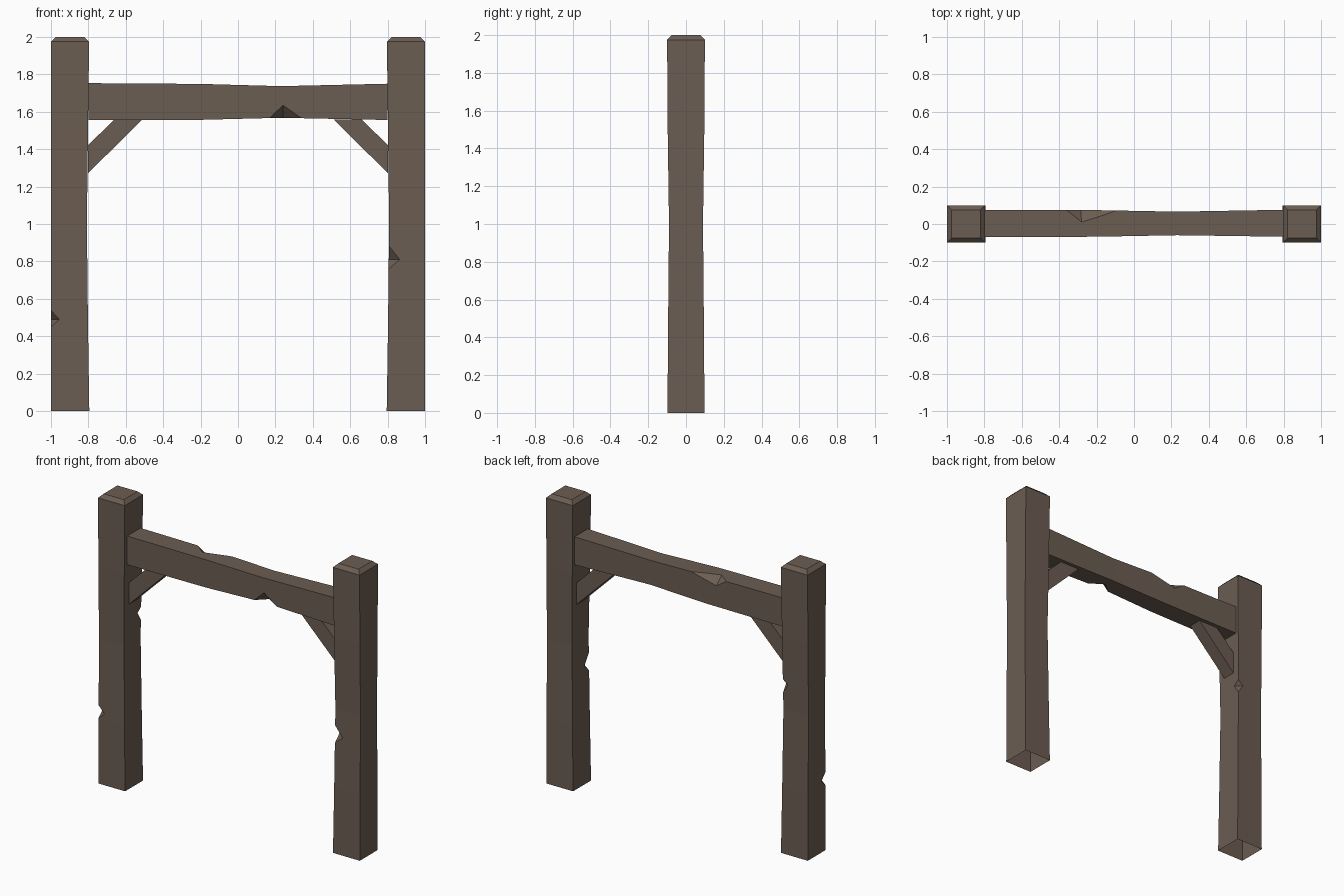
import bpy, bmesh
from mathutils import Vector

if "Cube" in bpy.data.objects:
    bpy.data.objects.remove(bpy.data.objects["Cube"])

wood = bpy.data.materials.new("weathered brown wood")
wood.diffuse_color = (0.147, 0.110, 0.084, 1)
wood.use_nodes = True
wood.node_tree.nodes["Principled BSDF"].inputs["Base Color"].default_value = wood.diffuse_color


def make_object(name, bm):
    bmesh.ops.recalc_face_normals(bm, faces=bm.faces)
    mesh = bpy.data.meshes.new(name)
    bm.to_mesh(mesh)
    bm.free()
    mesh.materials.append(wood)
    ob = bpy.data.objects.new(name, mesh)
    bpy.context.collection.objects.link(ob)
    return ob


def loft(name, rings):
    """Closed solid through a list of four-point rings."""
    bm = bmesh.new()
    loops = [[bm.verts.new(p) for p in ring] for ring in rings]
    for a, b in zip(loops, loops[1:]):
        for i in range(4):
            j = (i + 1) % 4
            bm.faces.new((a[i], a[j], b[j], b[i]))
    bm.faces.new(loops[0])
    bm.faces.new(loops[-1])
    return make_object(name, bm)


def chip(ob, a, b, p, q):
    """Cut a chip from an edge: a, b lie on the edge, p, q on its two faces."""
    pts = [Vector(v) for v in (a, b, p, q)]
    mid = (pts[2] + pts[3]) / 2
    bm = bmesh.new()
    vs = [bm.verts.new(mid + (v - mid) * 2.0) for v in pts]
    for f in ((0, 1, 2), (0, 1, 3), (0, 2, 3), (1, 2, 3)):
        bm.faces.new([vs[i] for i in f])
    cutter = make_object("chip_cutter", bm)
    cutter.hide_render = True
    mod = ob.modifiers.new("chip", 'BOOLEAN')
    mod.operation, mod.solver, mod.object = 'DIFFERENCE', 'EXACT', cutter
    dg = bpy.context.evaluated_depsgraph_get()
    ob_mesh = bpy.data.meshes.new_from_object(ob.evaluated_get(dg))
    ob.modifiers.clear()
    ob.data = ob_mesh
    bpy.data.objects.remove(cutter)


def open_ends(ob, test):
    """Remove the end caps whose corners all pass the test."""
    bm = bmesh.new()
    bm.from_mesh(ob.data)
    caps = [f for f in bm.faces if all(test(v.co) for v in f.verts)]
    bmesh.ops.delete(bm, geom=caps, context='FACES')
    bm.to_mesh(ob.data)
    bm.free()


# Posts: slightly waisted, chamfered top; (z, inner x, half depth, inset)
profile = [(0, .795, .098, 0), (.45, .802, .095, 0), (1.0, .808, .090, 0),
           (1.5, .802, .097, 0), (1.975, .796, .1, 0), (2.0, .796, .1, .025)]


def post(name, side):
    rings = []
    for z, xi, d, ins in profile:
        x0, x1, d = side * (xi + ins), side * (1 - ins), d - ins
        rings.append([(x0, -d, z), (x1, -d, z), (x1, d, z), (x0, d, z)])
    return loft(name, rings)


left = post("left_post", -1)
chip(left, (-1, -.095, .45), (-1, -.095, .54), (-.955, -.095, .49), (-1, -.05, .49))
chip(left, (-.807, .092, 1.11), (-.807, .092, 1.20), (-.845, .092, 1.17), (-.807, .052, 1.17))
right = post("right_post", 1)
chip(right, (.806, -.092, .76), (.806, -.092, .885), (.865, -.092, .81), (.806, -.042, .81))
for p in (left, right):
    open_ends(p, lambda c: c.z < 1e-4)

# Crossbeam: thinner to the right of the middle; (x, y0, y1, z0, z1)
stations = [(-.8, -.07, .076, 1.555, 1.753), (-.2, -.068, .074, 1.557, 1.749),
            (.23, -.060, .066, 1.568, 1.737), (.8, -.068, .076, 1.556, 1.75)]
beam = loft("crossbeam", [[(x, y0, z0), (x, y1, z0), (x, y1, z1), (x, y0, z1)]
                          for x, y0, y1, z0, z1 in stations])
chip(beam, (.17, -.061, 1.567), (.34, -.062, 1.566), (.24, -.06, 1.635), (.24, 0, 1.568))
chip(beam, (-.36, .075, 1.75), (-.08, .073, 1.748), (-.285, .075, 1.70), (-.28, .01, 1.75))
open_ends(beam, lambda c: abs(c.x) > .799)

# Diagonal braces: ends lie against the post and the beam
for name, s in (("left_brace", -1), ("right_brace", 1)):
    ends = [[(s * .803, 1.27), (s * .803, 1.42)], [(s * .51, 1.56), (s * .66, 1.56)]]
    brace = loft(name, [[(lo[0], -.045, lo[1]), (lo[0], .048, lo[1]),
                         (hi[0], .048, hi[1]), (hi[0], -.045, hi[1])] for lo, hi in ends])
    open_ends(brace, lambda c: abs(c.x) > .8)
    open_ends(brace, lambda c: c.z > 1.559)
